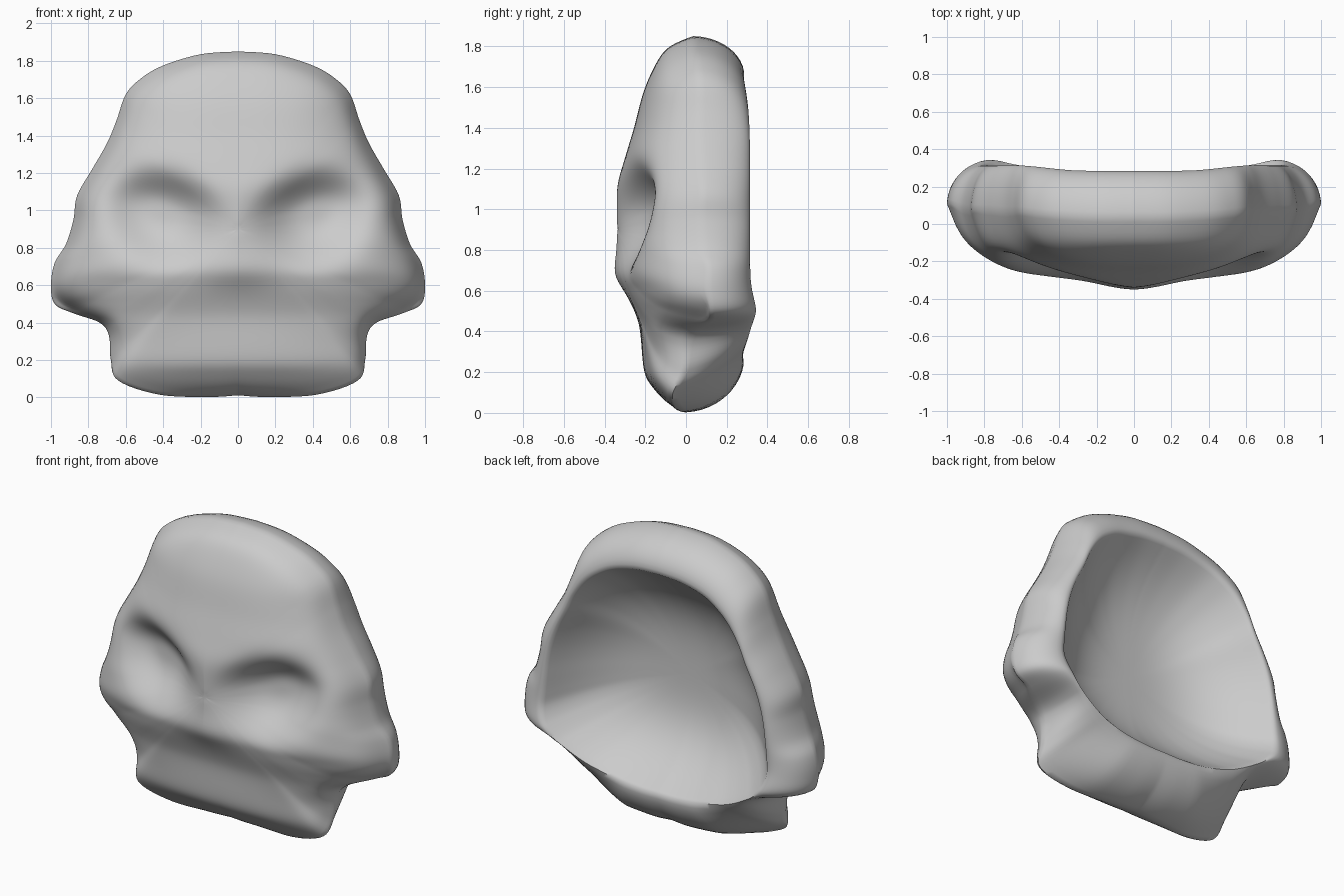
import bpy, bmesh
from math import sin, cos, pi, exp

if "Cube" in bpy.data.objects:
    bpy.data.objects.remove(bpy.data.objects["Cube"])

CZ = 0.9  # height of the centre all rings shrink to


def dense(pts, n=6):
    """Catmull-Rom resampling of a list of tuples."""
    p = [pts[0]] + list(pts) + [pts[-1]]
    out = []
    for i in range(1, len(p) - 2):
        for k in range(n):
            t = k / n
            out.append(tuple(
                0.5 * (2 * b + (c - a) * t + (2 * a - 5 * b + 4 * c - d) * t * t
                       + (3 * b - a - 3 * c + d) * t ** 3)
                for a, b, c, d in zip(p[i - 1], p[i], p[i + 1], p[i + 2])))
    out.append(tuple(pts[-1]))
    return out


def lookup(table, z):
    """Linear lookup in a table of (z, value) with falling z."""
    if z >= table[0][0]:
        return table[0][1]
    for (z0, v0), (z1, v1) in zip(table, table[1:]):
        if z1 <= z <= z0:
            return v0 + (v1 - v0) * (z0 - z) / max(z0 - z1, 1e-6)
    return table[-1][1]


# Right half: silhouette x, z, y and the matching back rim x, z
half = dense([
    (0, 1.85, .03, 0, 1.65), (.2, 1.835, .03, .16, 1.64),
    (.4, 1.775, .04, .32, 1.60), (.52, 1.705, .05, .43, 1.54),
    (.60, 1.62, .06, .51, 1.47), (.65, 1.48, .06, .58, 1.37),
    (.70, 1.36, .06, .63, 1.26), (.78, 1.22, .07, .69, 1.14),
    (.86, 1.08, .07, .73, 1.03), (.88, .95, .07, .755, .92),
    (.92, .82, .08, .77, .80), (.98, .72, .10, .78, .70),
    (1.0, .60, .10, .785, .62), (.98, .50, .11, .77, .55),
    (.88, .45, .10, .74, .50), (.74, .40, .03, .69, .45),
    (.69, .33, 0, .63, .41), (.68, .20, -.02, .54, .36),
    (.64, .09, -.08, .44, .32), (.42, .015, -.05, .28, .285),
    (.15, .003, 0, .12, .27), (0, .012, 0, 0, .27)])
width = [(p[1], p[0]) for p in half[:-7]]
loop = half + [(-p[0], p[1], p[2], -p[3], p[4]) for p in half[-2:0:-1]]

# Centre line of the face: z, y
face = dense([(1.85, .03), (1.835, -.04), (1.78, -.11), (1.6, -.20), (1.4, -.255),
              (1.25, -.30), (1.1, -.34), (.9, -.345), (.7, -.335), (.6, -.295),
              (.48, -.245), (.4, -.225), (.2, -.205), (.12, -.16), (.02, -.08)])


def soft_width(z):
    if .25 < z < 1.5:
        return sum(lookup(width, z + d) for d in (-.1, -.05, 0, .05, .1)) / 5
    return lookup(width, z)


def front_y(x, z, edge, r):
    ax = abs(x)
    u = min(1, ax / max(soft_width(z), .02))
    y0 = lookup(face, z)
    y = y0 + (edge - y0) * (1 - (1 - u ** 2.6) ** .5)
    # tilted eye socket, steep under the brow and shallow toward the cheek
    dx = ax - .41
    dz = z - 1.0 - .14 * dx
    e = (dx / .27) ** 2 + (dz / (.18 if dz > 0 else .25)) ** 2
    y += .18 * exp(-e ** 1.4) * (1 - u ** 8)
    # small overhang under the nose
    y -= .02 * exp(-(x / .18) ** 2 - ((z - .67) / .09) ** 2)
    # meet the silhouette
    return y + (edge - y) * r ** 40


def rim_y(x, z):
    s = min(1, max(0, (abs(x) - .25) / .4))
    return .29 + .03 * s * s * (3 - 2 * s) + .03 * s * exp(-((z - .5) / .1) ** 2)


bm = bmesh.new()
rings = []


def add_ring(fn):
    rings.append([bm.verts.new(fn(p)) for p in loop])


# Face, from the centre out to the silhouette
N = 46
for k in range(1, N + 1):
    r = 1 - (1 - k / N) ** 1.25

    def face_pt(p, r=r):
        x, z = p[0] * r, CZ + (p[1] - CZ) * r
        return x, front_y(x, z, p[2], r), z
    add_ring(face_pt)

# Rounded side wall to the back rim, straighter behind the jaw corners
M = 12
for k in range(1, M + 1):
    t = k / M

    def wall_pt(p, t=t):
        x, z, y, rx, rz = p
        w = min(1, max(0, (.46 - z) / .1)) * min(1, max(.1, (abs(x) - .3) / .35)) * .7
        a = (1 - cos(t * pi / 2)) * (1 - w) + t * w
        b = sin(t * pi / 2) * (1 - w) + t * w
        return x + (rx - x) * a, y + (rim_y(rx, rz) - y) * b, z + (rz - z) * a
    add_ring(wall_pt)

# Hollow back
H = 18
for k in range(1, H):
    r = 1 - (k / H) ** 1.4

    def hollow_pt(p, r=r):
        x, z, y, rx, rz = p
        ry = rim_y(rx, rz)
        return rx * r, ry + (-.05 - ry) * (1 - r ** 3.2), CZ + (rz - CZ) * r
    add_ring(hollow_pt)

# Skin the rings and close both centres
n = len(loop)
for a, b in zip(rings, rings[1:]):
    for i in range(n):
        j = (i + 1) % n
        bm.faces.new((a[i], a[j], b[j], b[i]))
for ring, y in ((rings[0], front_y(0, CZ, .07, 0)), (rings[-1], -.05)):
    c = bm.verts.new((0, y, CZ))
    for i in range(n):
        bm.faces.new((ring[i], ring[(i + 1) % n], c))

# Soften small creases
for _ in range(5):
    bmesh.ops.smooth_vert(bm, verts=bm.verts[:], factor=.4,
                          use_axis_x=False, use_axis_y=True, use_axis_z=False)
bmesh.ops.recalc_face_normals(bm, faces=bm.faces[:])

mesh = bpy.data.meshes.new("skull_mask")
bm.to_mesh(mesh)
bm.free()
mask = bpy.data.objects.new("skull_mask", mesh)
bpy.context.collection.objects.link(mask)
bpy.context.view_layer.objects.active = mask
mask.select_set(True)
bpy.ops.object.shade_smooth_by_angle(angle=1.0)
